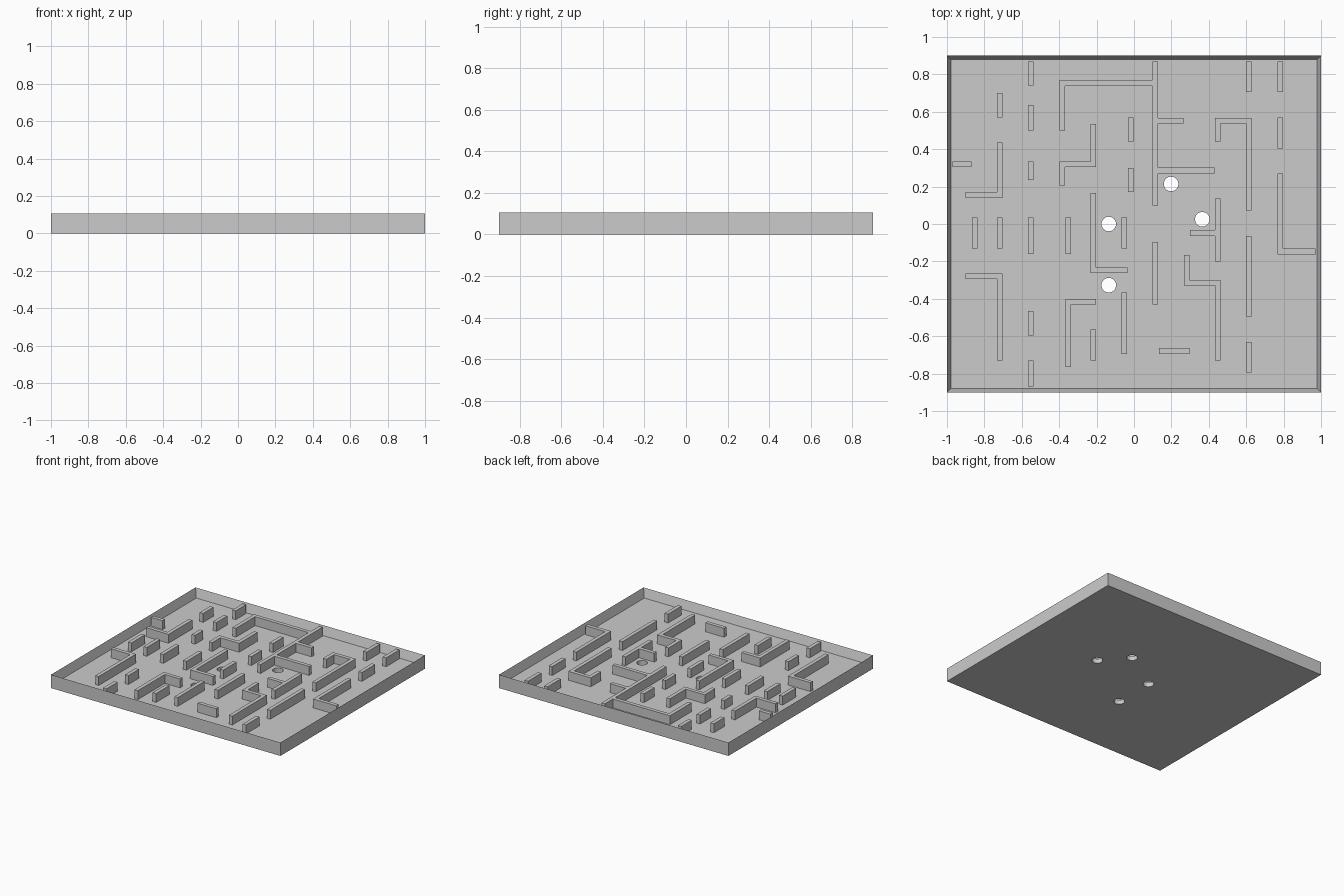
import bpy, bmesh
from mathutils import Vector, Matrix

if "Cube" in bpy.data.objects:
    bpy.data.objects.remove(bpy.data.objects["Cube"])

HEIGHT, FLOOR, THICK = 0.105, 0.035, 0.03


def finish(bm, name):
    mesh = bpy.data.meshes.new(name)
    bm.to_mesh(mesh)
    bm.free()
    obj = bpy.data.objects.new(name, mesh)
    bpy.context.collection.objects.link(obj)
    return obj


def add_wall(bm, path):
    """Mitred right-angle wall along a centre line, standing on the floor."""
    pts = [Vector(p) for p in path]
    normals = []
    for a, b in zip(pts, pts[1:]):
        d = (b - a).normalized()
        normals.append(Vector((-d.y, d.x)))
    offs = [normals[0]] + [m + n for m, n in zip(normals, normals[1:])] + [normals[-1]]
    left = [p + o * THICK / 2 for p, o in zip(pts, offs)]
    right = [p - o * THICK / 2 for p, o in zip(pts, offs)]
    outline = right + left[::-1]
    low = [bm.verts.new((p.x, p.y, FLOOR)) for p in outline]
    top = [bm.verts.new((p.x, p.y, HEIGHT)) for p in outline]
    bm.faces.new(top)
    n = len(outline)
    for i in range(n):
        j = (i + 1) % n
        bm.faces.new((low[i], low[j], top[j], top[i]))


# tray: slab with a sunken floor leaving a thin rim
bm = bmesh.new()
bmesh.ops.create_cube(bm, size=1, matrix=Matrix.Translation((0, 0, HEIGHT / 2))
                      @ Matrix.Diagonal((2, 1.8, HEIGHT, 1)))
bm.normal_update()
lid = [f for f in bm.faces if f.normal.z > 0.9]
bmesh.ops.inset_region(bm, faces=lid, thickness=THICK)
for v in lid[0].verts:
    v.co.z = FLOOR
tray = finish(bm, "maze_tray")

# ball holes through the floor
bm = bmesh.new()
for x, y in [(0.198, 0.214), (0.365, 0.025), (-0.135, 0), (-0.135, -0.327)]:
    bmesh.ops.create_cone(bm, cap_ends=True, segments=32, radius1=0.039, radius2=0.039,
                          depth=0.3, matrix=Matrix.Translation((x, y, 0)))
cutter = finish(bm, "hole_cutter")
cutter.hide_render = True
cutter.hide_set(True)
cut = tray.modifiers.new("holes", 'BOOLEAN')
cut.operation = 'DIFFERENCE'
cut.solver = 'EXACT'
cut.object = cutter
bpy.context.view_layer.objects.active = tray
tray.select_set(True)
bpy.ops.object.modifier_apply(modifier=cut.name)
bpy.data.objects.remove(cutter, do_unlink=True)

# straight walls running front to back: x -> y ranges
columns = {
    -0.852: [(-0.13, 0.035)],
    -0.718: [(0.57, 0.70), (-0.13, 0.035)],
    -0.553: [(0.74, 0.87), (0.50, 0.635), (0.235, 0.335), (-0.16, 0.035),
             (-0.595, -0.465), (-0.87, -0.73)],
    -0.352: [(-0.16, 0.035)],
    -0.218: [(-0.73, -0.565)],
    -0.052: [(-0.13, 0.035), (-0.695, -0.365)],
    -0.018: [(0.44, 0.57), (0.17, 0.30)],
    0.113: [(0.10, 0.87), (-0.43, -0.095)],
    0.447: [(-0.20, 0.135)],
    0.613: [(0.705, 0.87), (-0.495, -0.063), (-0.795, -0.63)],
    0.782: [(0.705, 0.87), (0.405, 0.57)],
}
# straight walls running left to right: y, x start, x end
rows = [(0.32, -0.97, -0.87), (0.553, 0.128, 0.265), (0.286, 0.128, 0.43),
        (-0.048, 0.30, 0.432), (-0.679, 0.133, 0.297)]
# walls with corners
bends = [
    [(-0.90, 0.155), (-0.718, 0.155), (-0.718, 0.435)],
    [(-0.90, -0.28), (-0.718, -0.28), (-0.718, -0.73)],
    [(0.098, 0.754), (-0.383, 0.754), (-0.383, 0.50)],
    [(-0.218, 0.535), (-0.218, 0.32), (-0.383, 0.32), (-0.383, 0.205)],
    [(-0.218, 0.165), (-0.218, -0.247), (-0.035, -0.247)],
    [(-0.203, -0.415), (-0.352, -0.415), (-0.352, -0.765)],
    [(0.447, 0.44), (0.447, 0.553), (0.613, 0.553), (0.613, 0.072)],
    [(0.282, -0.165), (0.282, -0.315), (0.447, -0.315), (0.447, -0.73)],
    [(0.782, 0.27), (0.782, -0.147), (0.97, -0.147)],
]

bm = bmesh.new()
for x, spans in columns.items():
    for y0, y1 in spans:
        add_wall(bm, [(x, y0), (x, y1)])
for y, x0, x1 in rows:
    add_wall(bm, [(x0, y), (x1, y)])
for path in bends:
    add_wall(bm, path)
finish(bm, "maze_walls")
